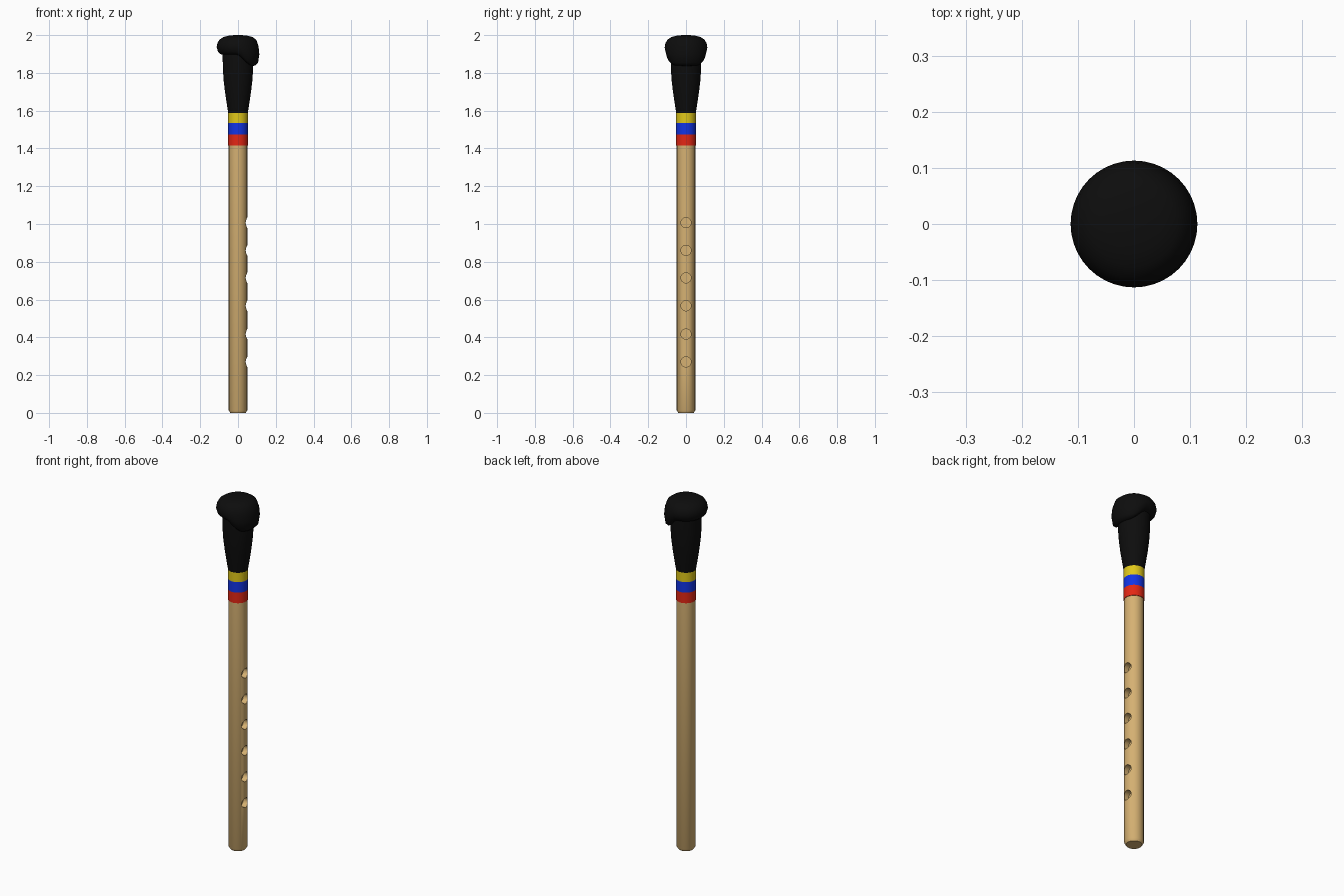
import bpy, bmesh, math
from mathutils import Matrix

cube = bpy.data.objects.get("Cube")
if cube:
    bpy.data.objects.remove(cube, do_unlink=True)


def material(name, rgb):
    m = bpy.data.materials.new(name)
    m.use_nodes = True
    m.diffuse_color = (*rgb, 1)
    bsdf = next(n for n in m.node_tree.nodes if n.type == 'BSDF_PRINCIPLED')
    bsdf.inputs["Base Color"].default_value = (*rgb, 1)
    return m


wood = material("light wood", (0.67, 0.44, 0.17))
red = material("red", (0.78, 0.02, 0.007))
blue = material("blue", (0.006, 0.035, 0.80))
yellow = material("yellow", (0.75, 0.58, 0.01))
black = material("black", (0.004, 0.004, 0.004))


def add_object(name, bm, mat):
    bmesh.ops.recalc_face_normals(bm, faces=bm.faces)
    me = bpy.data.meshes.new(name)
    bm.to_mesh(me)
    bm.free()
    me.materials.append(mat)
    ob = bpy.data.objects.new(name, me)
    bpy.context.collection.objects.link(ob)
    return ob


def smooth(ob, angle=35):
    bpy.ops.object.select_all(action='DESELECT')
    ob.select_set(True)
    bpy.context.view_layer.objects.active = ob
    bpy.ops.object.shade_smooth_by_angle(angle=math.radians(angle))


def lathe(name, profile, mat, sides=40):
    """Closed solid of revolution from (radius, height) pairs."""
    bm = bmesh.new()
    rings = []
    for r, z in profile:
        rings.append([bm.verts.new((r * math.cos(math.tau * i / sides),
                                    r * math.sin(math.tau * i / sides), z))
                      for i in range(sides)])
    for a, b in zip(rings, rings[1:]):
        for i in range(sides):
            j = (i + 1) % sides
            bm.faces.new((a[i], a[j], b[j], b[i]))
    bm.faces.new(rings[0])
    bm.faces.new(rings[-1])
    return add_object(name, bm, mat)


# Wooden tube with a chamfered foot
tube = lathe("tube", [(0.041, 0), (0.049, 0.014), (0.049, 1.42)], wood)

# Finger holes drilled into the side
bm = bmesh.new()
for z in (0.27, 0.417, 0.567, 0.715, 0.86, 1.007):
    bmesh.ops.create_cone(bm, cap_ends=True, segments=24, radius1=0.027,
                          radius2=0.027, depth=0.08,
                          matrix=Matrix.Translation((0.055, 0, z))
                          @ Matrix.Rotation(math.pi / 2, 4, 'Y'))
cutter = add_object("finger_hole_cutter", bm, wood)
cutter.hide_render = True
drill = tube.modifiers.new("finger holes", 'BOOLEAN')
drill.operation = 'DIFFERENCE'
drill.solver = 'EXACT'
drill.object = cutter
bpy.context.view_layer.update()
graph = bpy.context.evaluated_depsgraph_get()
drilled = bpy.data.meshes.new_from_object(tube.evaluated_get(graph))
tube.modifiers.clear()
tube.data = drilled
bpy.data.objects.remove(cutter, do_unlink=True)
smooth(tube)

# Coloured bands
for name, low, high, mat in (("red_band", 1.415, 1.475, red),
                             ("blue_band", 1.475, 1.535, blue),
                             ("yellow_band", 1.535, 1.592, yellow)):
    smooth(lathe(name, [(0.052, low), (0.052, high)], mat))

# Flared neck
smooth(lathe("neck", [(0.052, 1.588), (0.060, 1.64), (0.069, 1.70),
                      (0.076, 1.76), (0.080, 1.82), (0.082, 1.92)], black))

# Rounded head whose underside droops into a lip on one side
head = lathe("head", [(0.070, 1.895), (0.092, 1.899), (0.106, 1.912),
                      (0.113, 1.936), (0.109, 1.958), (0.097, 1.977),
                      (0.077, 1.990), (0.050, 1.997), (0.020, 2.0)], black)
for v in head.data.vertices:
    t = min(max((v.co.x + 0.01) / 0.085, 0), 1)
    under = min(max((1.98 - v.co.z) / 0.07, 0), 1)
    v.co.z -= 0.06 * t * t * (3 - 2 * t) * under
smooth(head, 60)
